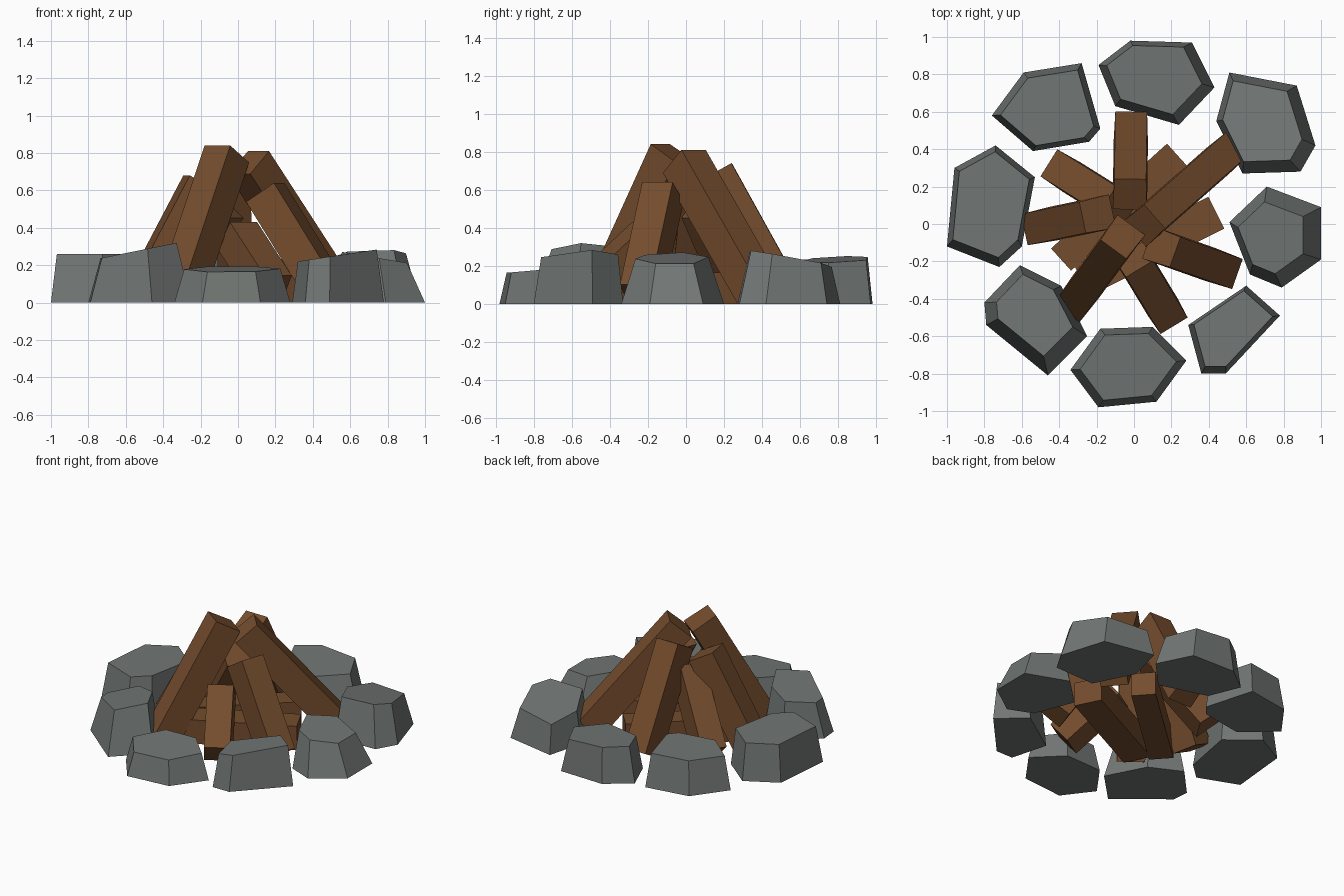
import bpy, bmesh
from mathutils import Vector

if "Cube" in bpy.data.objects:
    bpy.data.objects.remove(bpy.data.objects["Cube"])

def material(name, rgb):
    m = bpy.data.materials.new(name)
    m.diffuse_color = (*rgb, 1)
    m.use_nodes = True
    m.node_tree.nodes["Principled BSDF"].inputs["Base Color"].default_value = m.diffuse_color
    return m

STONE = material("stone_grey", (0.165, 0.183, 0.175))
WOOD = material("wood_brown", (0.175, 0.073, 0.026))

def loft(name, bottom, top, mat):
    """Closed solid between two matching rings."""
    bm = bmesh.new()
    a = [bm.verts.new(p) for p in bottom]
    b = [bm.verts.new(p) for p in top]
    n = len(a)
    bm.faces.new(a[::-1])
    bm.faces.new(b)
    for i in range(n):
        j = (i + 1) % n
        bm.faces.new((a[i], a[j], b[j], b[i]))
    bmesh.ops.recalc_face_normals(bm, faces=bm.faces)
    me = bpy.data.meshes.new(name)
    bm.to_mesh(me)
    bm.free()
    me.materials.append(mat)
    ob = bpy.data.objects.new(name, me)
    bpy.context.collection.objects.link(ob)
    return ob

# Ring stones: footprint, top scale, top shift, (height, x slope, y slope)
stones = [
    ([(-.19, .85), (-.02, .98), (.31, .97), (.43, .73), (.24, .53), (-.10, .63)], .82, (-.01, .01), (.235, -.05, .03)),
    ([(.51, .81), (.87, .74), (.97, .42), (.89, .28), (.58, .27), (.44, .55)], .80, (-.02, .015), (.243, .03, -.14)),
    ([(.71, .20), (1, .09), (1, -.19), (.79, -.34), (.62, -.27), (.51, .01)], .71, (-.03, 0), (.24, -.12, 0)),
    ([(.60, -.33), (.78, -.49), (.49, -.80), (.36, -.80), (.29, -.54)], .86, (0, .01), (.248, .13, 0)),
    ([(-.18, -.56), (.10, -.55), (.28, -.73), (.12, -.95), (-.19, -.98), (-.34, -.78)], .83, (0, 0), (.18, 0, .07)),
    ([(-.61, -.22), (-.39, -.33), (-.25, -.60), (-.46, -.81), (-.79, -.54), (-.80, -.42)], .74, (0, .02), (.275, .15, 0)),
    ([(-.74, .42), (-.53, .25), (-.60, -.12), (-.72, -.23), (-1, -.12), (-.96, .30)], .87, (0, .01), (.26, 0, 0)),
    ([(-.59, .81), (-.28, .86), (-.18, .51), (-.24, .44), (-.54, .39), (-.76, .58)], .86, (0, 0), (.235, 0, 0)),
]
for k, (pts, s, (dx, dy), (h, sx, sy)) in enumerate(stones):
    cx = sum(p[0] for p in pts) / len(pts)
    cy = sum(p[1] for p in pts) / len(pts)
    top = [(cx + (x - cx) * s + dx, cy + (y - cy) * s + dy, h + sx * (x - cx) + sy * (y - cy))
           for x, y in pts]
    loft(f"ring_stone_{k + 1}", [(x, y, 0) for x, y in pts], top, STONE)

def log(name, base, tip, width, depth, flare=1.08):
    """Four-sided log; base and tip are the middles of its outer, upper end edges."""
    base, tip = Vector(base), Vector(tip)
    d = (tip - base).normalized()
    side = d.cross(Vector((0, 0, 1))).normalized()
    inward = side.cross(d).normalized()
    if inward.z > 0:
        inward = -inward
    w, t = side * width / 2, inward * depth
    if d.z > .1:  # slide the foot along the log until it rests on the ground
        base -= d * ((base + t).z / d.z)
    ring = lambda p: [p - w, p + w, p + w * flare + t, p - w * flare + t]
    loft(name, ring(base), ring(tip), WOOD)

# Leaning logs
leaning = [
    ((-.015, .60, .09), (-.02, .24, .74)),
    ((.57, .445, .10), (.11, .04, .81)),
    ((.56, -.27, .09), (.22, -.15, .64)),
    ((.23, -.57, .12), (.03, -.24, .43)),
    ((-.36, -.475, .09), (-.11, -.135, .84)),
    ((-.585, -.03, .09), (-.275, .035, .68)),
    ((-.46, .33, .11), (-.14, .13, .57)),
]
for k, (base, tip) in enumerate(leaning):
    log(f"leaning_log_{k + 1}", base, tip, .17, .185)

# Logs lying on the ground underneath
log("floor_log_1", (-.39, -.19, .165), (.23, .37, .165), .16, .165, 1)
log("floor_log_2", (-.28, -.30, .17), (.44, .06, .17), .19, .17, 1)
